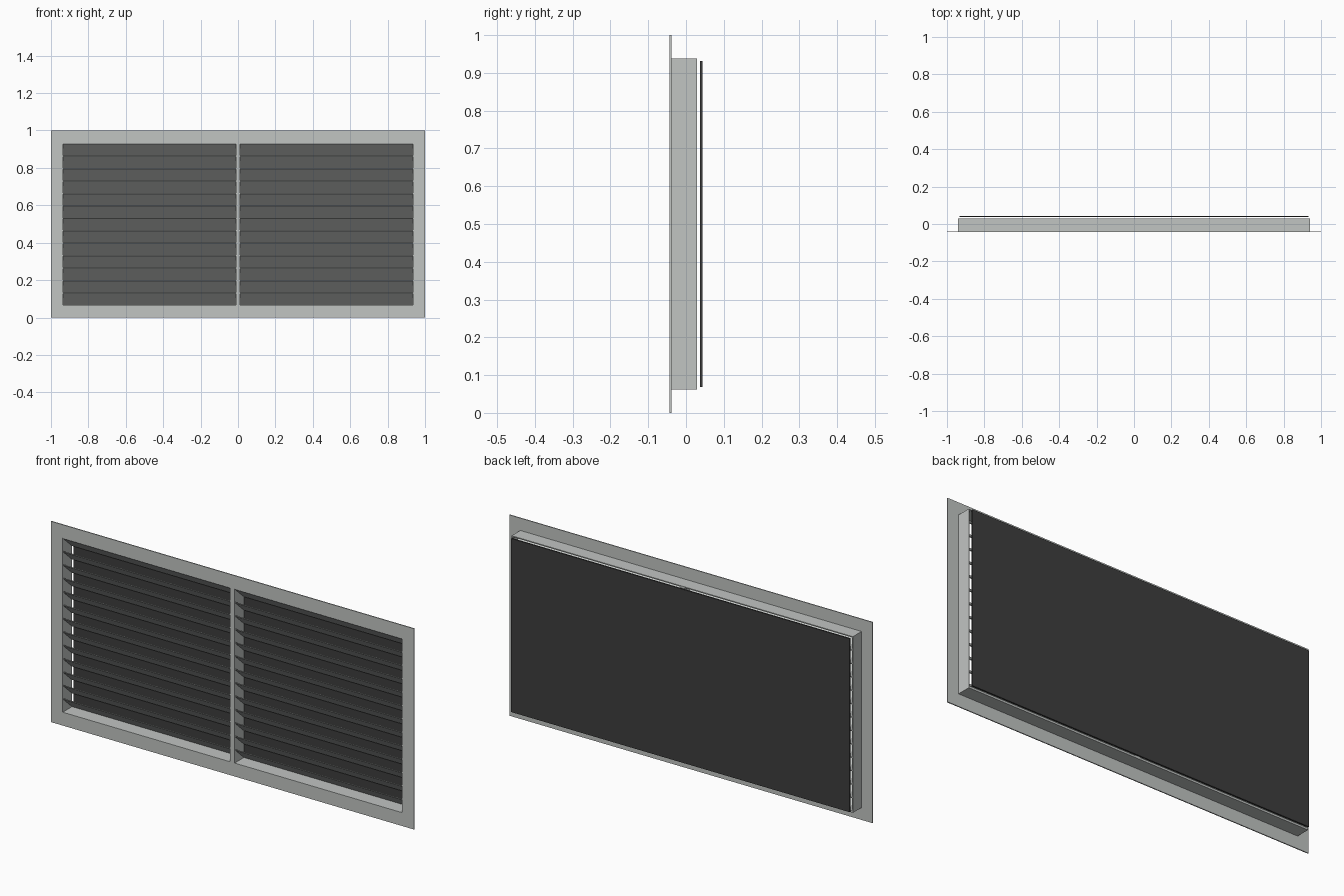
import bpy

if "Cube" in bpy.data.objects:
    bpy.data.objects.remove(bpy.data.objects["Cube"])

# ---- materials ----
def make_mat(name, rgb):
    m = bpy.data.materials.new(name)
    m.diffuse_color = (*rgb, 1.0)
    m.use_nodes = True
    m.node_tree.nodes["Principled BSDF"].inputs["Base Color"].default_value = m.diffuse_color
    return m

GREY = make_mat("light grey metal", (0.535, 0.555, 0.542))
DARK = make_mat("dark screen", (0.047, 0.047, 0.047))

# ---- helpers ----
def make_object(name, verts, faces, mat):
    me = bpy.data.meshes.new(name)
    me.from_pydata(verts, [], faces)
    me.materials.append(mat)
    me.update()
    ob = bpy.data.objects.new(name, me)
    bpy.context.collection.objects.link(ob)
    return ob

def prism_x(name, profile, x0, x1, mat):
    """Extrude a counter-clockwise (y, z) four-point profile along x."""
    verts = [(x, y, z) for x in (x0, x1) for y, z in profile]
    faces = [(3, 2, 1, 0), (4, 5, 6, 7)]
    faces += [(i, (i + 1) % 4, (i + 1) % 4 + 4, i + 4) for i in range(4)]
    return make_object(name, verts, faces, mat)

def box(name, x0, x1, y0, y1, z0, z1, mat):
    return prism_x(name, [(y0, z0), (y1, z0), (y1, z1), (y0, z1)], x0, x1, mat)

def ring(name, outer, inner, y0, y1, mat):
    """Rectangular frame; outer and inner are (half width, half height)."""
    verts = []
    for y in (y0, y1):
        for w, h in (outer, inner):
            verts += [(-w, y, 0.5 - h), (w, y, 0.5 - h),
                      (w, y, 0.5 + h), (-w, y, 0.5 + h)]
    faces = []
    for i in range(4):
        j = (i + 1) % 4
        faces += [(i, j, j + 4, i + 4),                  # front
                  (i + 8, i + 12, j + 12, j + 8),        # back
                  (i, i + 8, j + 8, j),                  # outside
                  (i + 4, j + 4, j + 12, i + 12)]        # inside
    return make_object(name, verts, faces, mat)

# ---- dimensions ----
FRONT, FLANGE_BACK, COLLAR_BACK = -0.044, -0.039, 0.029
OPEN_W, OPEN_H = 0.935, 0.4335
MULLION = 0.012
ROWS = 13
PITCH = 2 * OPEN_H / ROWS
THICK = 0.005

# front flange and the collar behind it
ring("flange", (1.0, 0.5), (OPEN_W, OPEN_H), FRONT, FLANGE_BACK, GREY)
ring("collar", (0.94, 0.4385), (OPEN_W, OPEN_H), FLANGE_BACK, COLLAR_BACK, GREY)

# centre mullion
box("centre_mullion", -MULLION, MULLION, FRONT, COLLAR_BACK,
    0.5 - OPEN_H, 0.5 + OPEN_H, GREY)

# sloping slats: front edge high, back edge one pitch lower
for side, (x0, x1) in (("left", (-OPEN_W, -MULLION)), ("right", (MULLION, OPEN_W))):
    for k in range(ROWS):
        top = 0.5 + OPEN_H - k * PITCH
        low = top - PITCH
        prism_x(f"{side}_slat_{k + 1}",
                [(FLANGE_BACK, top - THICK), (COLLAR_BACK, low),
                 (COLLAR_BACK, low + THICK), (FLANGE_BACK, top)], x0, x1, GREY)

# dark screen standing just behind the collar
box("back_screen", -0.932, 0.932, 0.037, 0.044, 0.068, 0.932, DARK)
